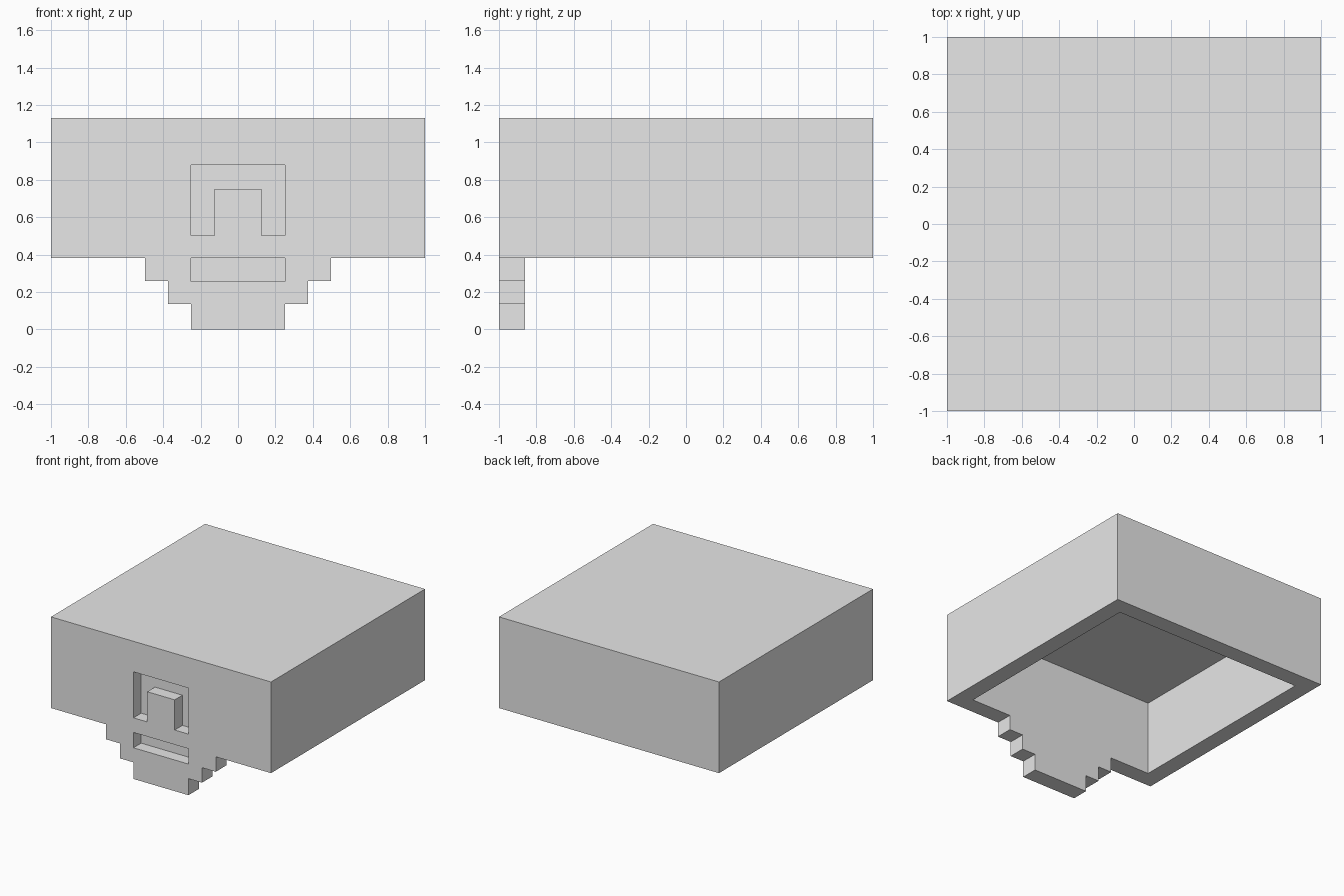
import bpy
import bmesh

default_cube = bpy.data.objects.get("Cube")
if default_cube:
    bpy.data.objects.remove(default_cube, do_unlink=True)

# Single plain grey
grey = bpy.data.materials.new("plain_grey")
grey.use_nodes = True
grey.diffuse_color = (0.8, 0.8, 0.8, 1)
grey.node_tree.nodes["Principled BSDF"].inputs["Base Color"].default_value = (0.8, 0.8, 0.8, 1)

WALL = 0.139
INNER = 1 - WALL      # half width of the hollow
RIM = 0.382           # underside of the box
TOP = 1.131


def prism(name, profile, y0, y1):
    """Extrude an x-z profile from y0 to y1."""
    bm = bmesh.new()
    face = bm.faces.new([bm.verts.new((x, y0, z)) for x, z in profile])
    made = bmesh.ops.extrude_face_region(bm, geom=[face])["geom"]
    verts = [g for g in made if isinstance(g, bmesh.types.BMVert)]
    bmesh.ops.translate(bm, verts=verts, vec=(0, y1 - y0, 0))
    bmesh.ops.recalc_face_normals(bm, faces=bm.faces)
    mesh = bpy.data.meshes.new(name)
    bm.to_mesh(mesh)
    bm.free()
    mesh.materials.append(grey)
    obj = bpy.data.objects.new(name, mesh)
    bpy.context.collection.objects.link(obj)
    return obj


def mirrored(half):
    """Close a right-hand half profile with its mirror image."""
    return half + [(-x, z) for x, z in reversed(half)]


def box(name, half_x, z0, z1, y0, y1):
    return prism(name, mirrored([(half_x, z0), (half_x, z1)]), y0, y1)


def carve(target, cutter):
    cutter.hide_render = True
    mod = target.modifiers.new(cutter.name, 'BOOLEAN')
    mod.operation = 'DIFFERENCE'
    mod.solver = 'EXACT'
    mod.object = cutter
    bpy.context.view_layer.objects.active = target
    bpy.ops.object.modifier_apply(modifier=mod.name)
    bpy.data.objects.remove(cutter, do_unlink=True)


# Box with a stepped front flap, first as one solid
steps = [(0.25, 0), (0.25, 0.136), (0.373, 0.136), (0.373, 0.259),
         (0.498, 0.259), (0.498, RIM), (1, RIM), (1, TOP)]
shell = prism("hollow_shell", mirrored(steps), -1, 1)

# Leave the flap only at the front, then hollow the box from below
carve(shell, box("under_cutter", 1.2, -0.1, RIM, -INNER, 1.2))
carve(shell, box("hollow_cutter", INNER, 0.2, TOP - WALL, -INNER, INNER))

# Shallow arch and slot recessed in the front
arch = [(0.125, 0.75), (0.125, 0.502), (0.25, 0.502), (0.25, 0.88)]
carve(shell, prism("arch_cutter", mirrored(arch), -1.1, -0.9))
carve(shell, box("slot_cutter", 0.25, 0.256, 0.382, -1.1, -0.9))
